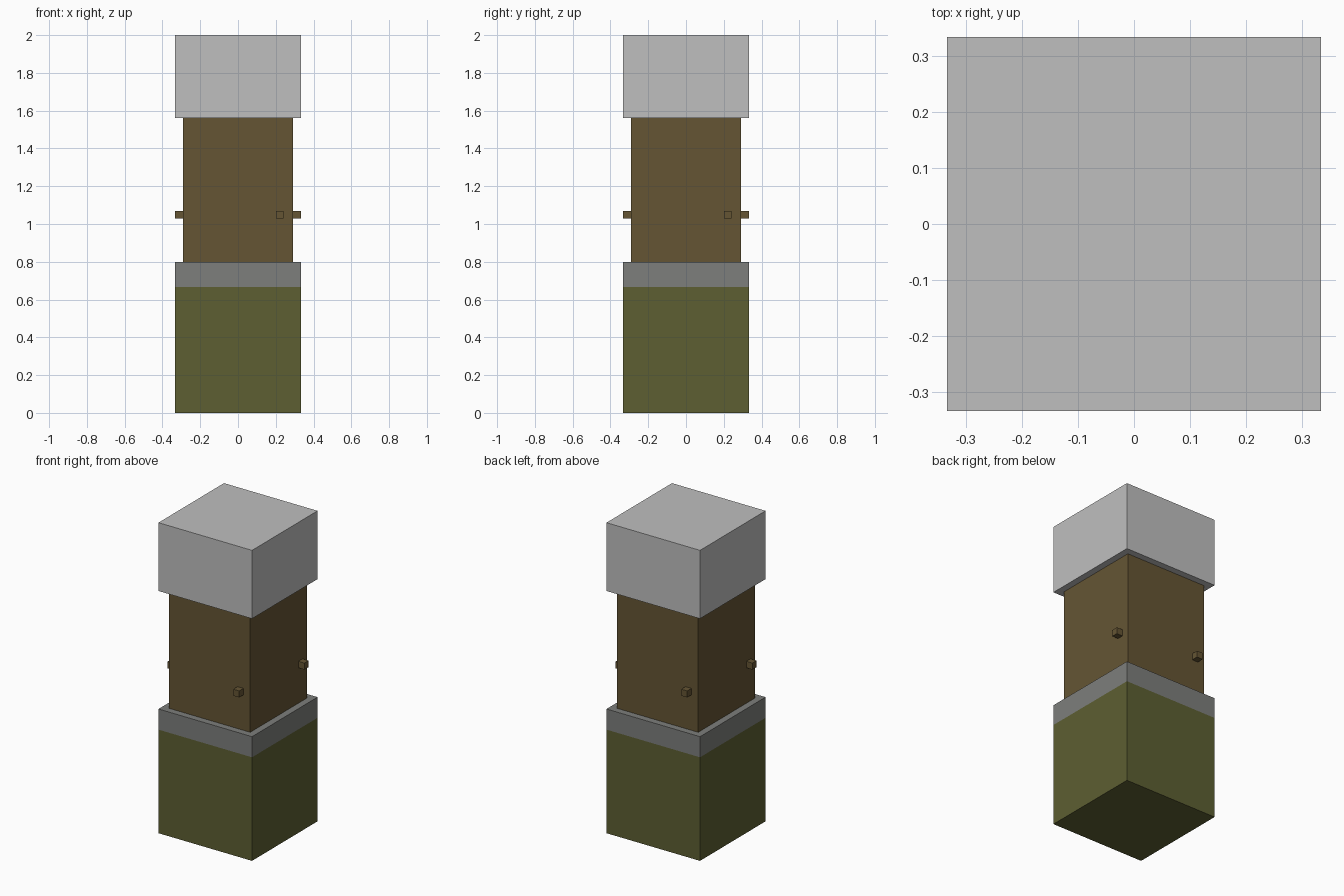
import bpy
import bmesh
import math
from mathutils import Matrix, Vector

cube = bpy.data.objects.get("Cube")
if cube:
    bpy.data.objects.remove(cube, do_unlink=True)


def make_material(name, rgb):
    mat = bpy.data.materials.new(name)
    mat.use_nodes = True
    mat.diffuse_color = (*rgb, 1)
    mat.node_tree.nodes["Principled BSDF"].inputs["Base Color"].default_value = (*rgb, 1)
    return mat


light_grey = make_material("light grey", (0.52, 0.52, 0.52))
mid_grey = make_material("mid grey", (0.205, 0.21, 0.20))
olive = make_material("olive green", (0.109, 0.114, 0.032))
brown = make_material("brown", (0.130, 0.091, 0.034))

HALF = 1 / 3           # half width of base and cap
SHAFT_HALF = 0.29      # half width of the shaft
GREEN_TOP, BASE_TOP, CAP_BOTTOM, TOP = 0.667, 0.80, 1.56, 2.0


def box(name, low, high, materials, split_z=None, turn=0):
    """Box between two corners, turned about z; faces above split_z use the second material."""
    low, high = Vector(low), Vector(high)
    bm = bmesh.new()
    bmesh.ops.create_cube(bm, size=1)
    bmesh.ops.scale(bm, vec=high - low, verts=bm.verts)
    bmesh.ops.translate(bm, vec=(low + high) / 2, verts=bm.verts)
    if split_z is not None:
        bmesh.ops.bisect_plane(bm, geom=bm.verts[:] + bm.edges[:] + bm.faces[:],
                               plane_co=(0, 0, split_z), plane_no=(0, 0, 1))
        for face in bm.faces:
            face.material_index = int(face.calc_center_median().z > split_z)
    bm.transform(Matrix.Rotation(turn, 4, "Z"))
    mesh = bpy.data.meshes.new(name)
    bm.to_mesh(mesh)
    bm.free()
    for mat in materials:
        mesh.materials.append(mat)
    obj = bpy.data.objects.new(name, mesh)
    bpy.context.scene.collection.objects.link(obj)
    return obj


# Base block with a grey band around its top
box("base", (-HALF, -HALF, 0), (HALF, HALF, BASE_TOP), [olive, mid_grey], GREEN_TOP)

# Narrower shaft and the overhanging cap
box("shaft", (-SHAFT_HALF, -SHAFT_HALF, BASE_TOP),
    (SHAFT_HALF, SHAFT_HALF, CAP_BOTTOM), [brown])
box("cap", (-HALF, -HALF, CAP_BOTTOM), (HALF, HALF, TOP), [light_grey])

# One small peg on each side of the shaft
for i, side in enumerate(("front", "left", "back", "right")):
    box(f"{side}_peg", (0.20, -HALF, 1.028), (0.242, -SHAFT_HALF, 1.07),
        [brown], turn=i * math.pi / 2)
